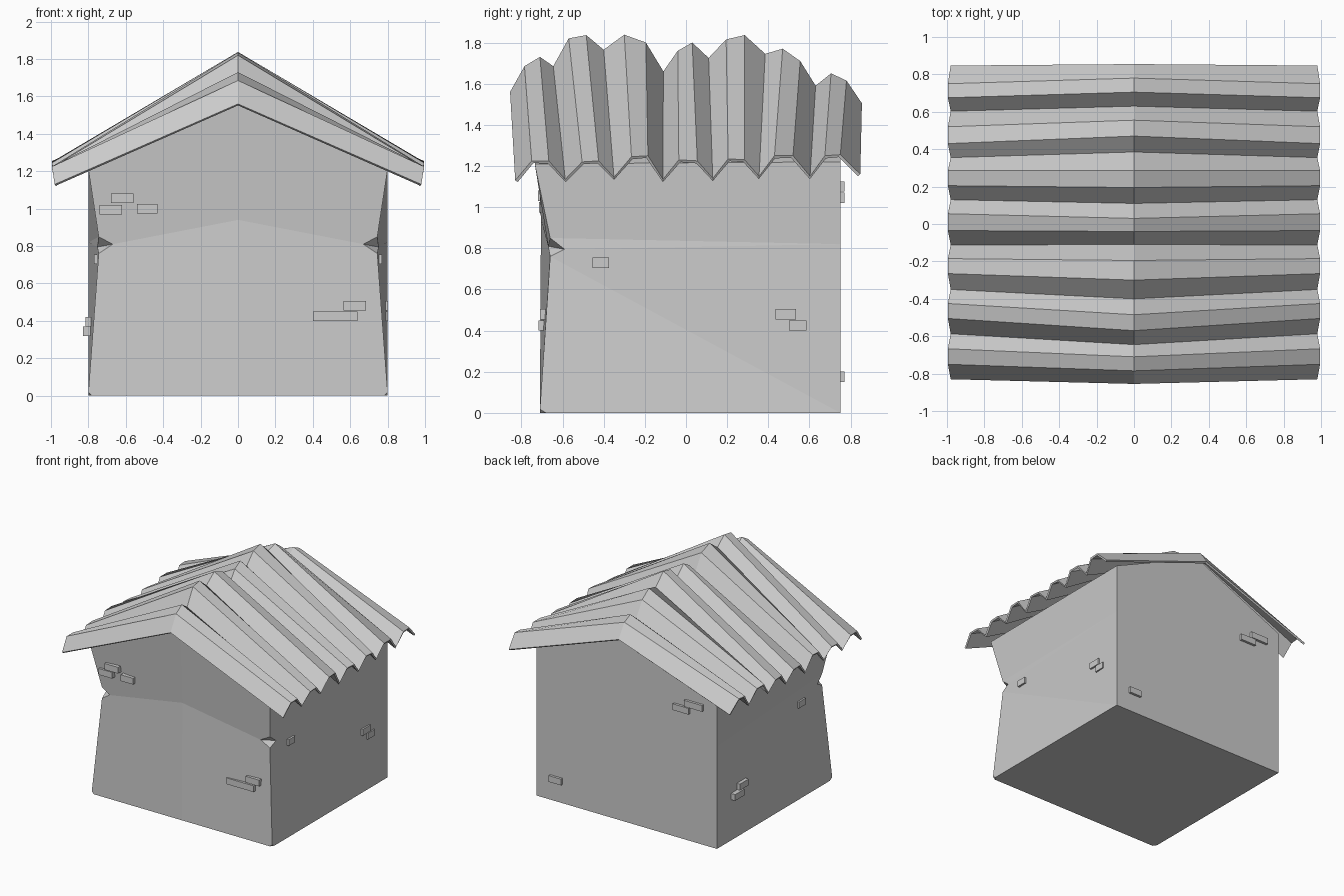
import bpy

if "Cube" in bpy.data.objects:
    bpy.data.objects.remove(bpy.data.objects["Cube"])


def make_half(name, verts, faces):
    """Mesh from a right-hand half, mirrored across x = 0."""
    mesh = bpy.data.meshes.new(name)
    mesh.from_pydata(verts, [], faces)
    obj = bpy.data.objects.new(name, mesh)
    bpy.context.collection.objects.link(obj)
    mirror = obj.modifiers.new("mirror", 'MIRROR')
    mirror.use_clip = True
    return obj


def brick(name, x, y, z):
    """Box from three (min, max) ranges."""
    bpy.ops.mesh.primitive_cube_add(
        size=1, location=[sum(r) / 2 for r in (x, y, z)])
    obj = bpy.context.object
    obj.name = name
    obj.scale = [r[1] - r[0] for r in (x, y, z)]


# House body: pinched front corners with a notch, gabled top
points = {
    "base_mid": (0, -.71, 0), "base_front": (.78, -.71, 0),
    "base_side": (.8, -.68, 0), "corner": (.8, -.71, .018),
    "low": (.745, -.66, .76), "notch_f": (.67, -.67, .81),
    "notch_s": (.752, -.59, .795), "high": (.745, -.66, .85),
    "crease": (0, -.705, .94), "eave_f": (.8, -.735, 1.21),
    "peak_f": (0, -.735, 1.58), "base_b": (.8, .75, 0),
    "mid_b": (.8, .75, .82), "eave_b": (.8, .75, 1.22),
    "peak_b": (0, .75, 1.58), "floor_b": (0, .75, 0),
}
panels = [
    "base_mid base_front corner low notch_f crease",      # front lower
    "crease notch_f high eave_f peak_f",                  # front upper
    "base_front base_side corner",                        # corner nick
    "low notch_s notch_f", "notch_f notch_s high",        # notch
    "corner base_side base_b low",                        # side lower
    "low base_b mid_b notch_s",
    "notch_s mid_b high", "high mid_b eave_b eave_f",     # side upper
    "base_b floor_b peak_b eave_b mid_b",                 # back
    "eave_f eave_b peak_b peak_f",                        # gable top
    "base_mid floor_b base_b base_side base_front",       # floor
]
index = {k: i for i, k in enumerate(points)}
make_half("house_walls", list(points.values()),
          [[index[k] for k in p.split()] for p in panels])

# Corrugated roof: (y, z) along the ridge and along the eave
ridge = [(-.855, 1.56), (-.785, 1.685), (-.71, 1.73), (-.645, 1.685),
         (-.57, 1.82), (-.485, 1.836), (-.4, 1.765), (-.3, 1.838),
         (-.195, 1.80), (-.11, 1.66), (-.04, 1.76), (.03, 1.80),
         (.11, 1.725), (.195, 1.815), (.285, 1.836), (.385, 1.745),
         (.47, 1.77), (.555, 1.71), (.63, 1.59), (.705, 1.65),
         (.78, 1.615), (.855, 1.505)]
eave = [(-.83, 1.13), (-.75, 1.225), (-.667, 1.225), (-.587, 1.135),
        (-.505, 1.22), (-.425, 1.225), (-.35, 1.145), (-.265, 1.245),
        (-.185, 1.25), (-.112, 1.135), (-.035, 1.23), (.055, 1.225),
        (.13, 1.14), (.205, 1.235), (.285, 1.23), (.355, 1.15),
        (.43, 1.25), (.52, 1.25), (.603, 1.15), (.675, 1.25),
        (.75, 1.255), (.847, 1.16)]
n = len(ridge)
verts = [(0, y, z) for y, z in ridge]
verts += [(.98 if i % 3 == 0 else .995, y, z) for i, (y, z) in enumerate(eave)]
roof = make_half("corrugated_roof", verts,
                 [(i, n + i, n + i + 1, i + 1) for i in range(n - 1)])
sheet = roof.modifiers.new("thickness", 'SOLIDIFY')
sheet.thickness = .015
sheet.offset = -1

# Exposed bricks on the front wall
for x0, x1, y0, z0 in [(-.74, -.62, -.71, .97), (-.68, -.56, -.72, 1.03),
                       (-.54, -.43, -.715, .975), (.4, .64, -.717, .4),
                       (.565, .685, -.71, .455)]:
    brick("front_brick", (x0, x1), (y0, -.65), (z0, z0 + .05))

# Exposed bricks on the back wall
for x0, x1, z0 in [(-.56, -.42, 1.02), (-.68, -.52, 1.075), (.57, .68, .15)]:
    brick("back_brick", (x0, x1), (.72, .77), (z0, z0 + .05))

# Exposed bricks on the right and left walls
for y0, y1, x, z0 in [(-.455, -.375, .77, .705), (.5, .585, .803, .4),
                      (.435, .535, .803, .455)]:
    brick("right_brick", (.73, x), (y0, y1), (z0, z0 + .05))
for y0, y1, x, z0 in [(-.42, -.33, -.77, .705), (.44, .56, -.828, .32),
                      (.37, .48, -.815, .37)]:
    brick("left_brick", (x, -.73), (y0, y1), (z0, z0 + .05))
